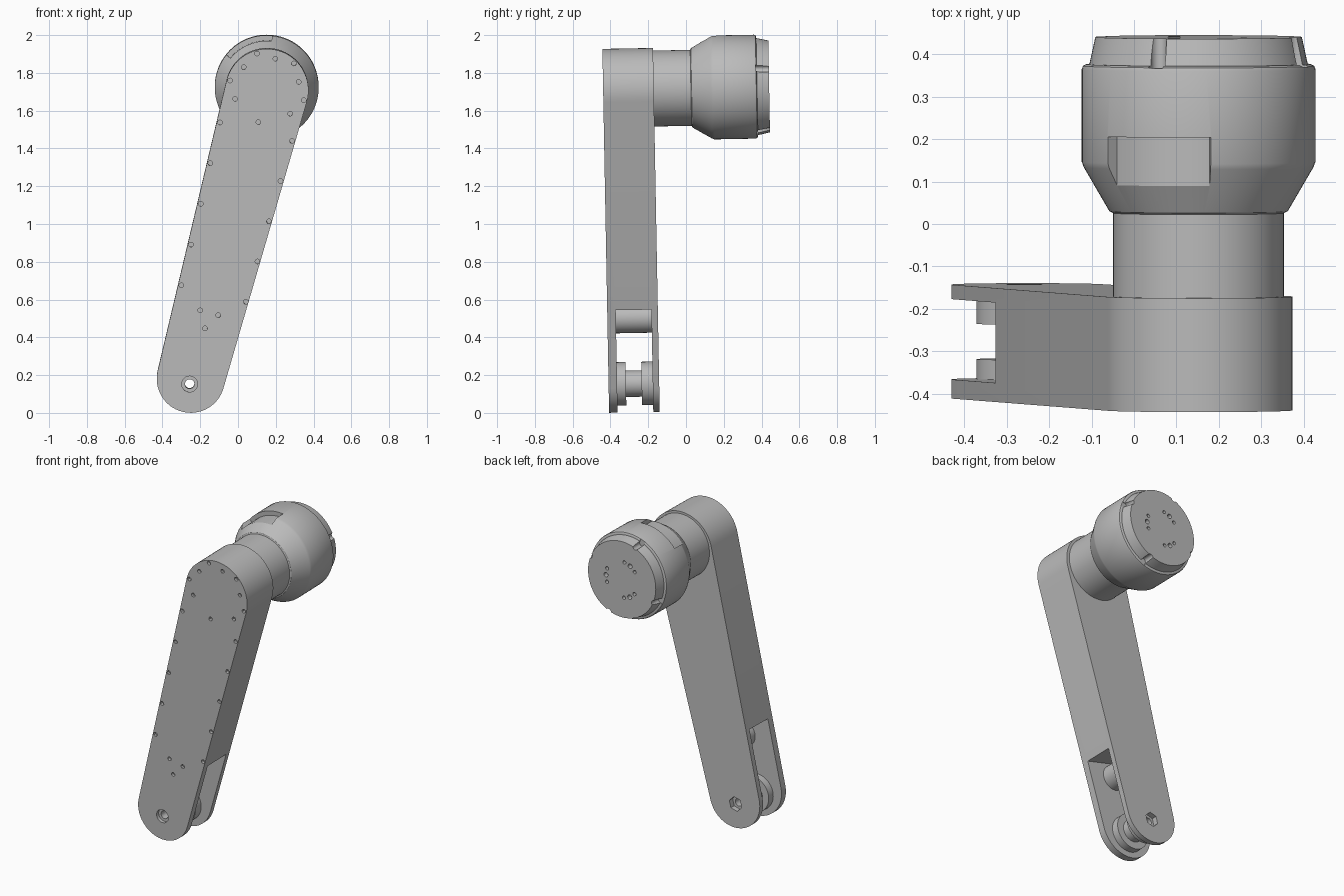
import bpy, bmesh
from math import sin, cos, pi, acos, atan2, radians, hypot
from mathutils import Vector

if "Cube" in bpy.data.objects:
    bpy.data.objects.remove(bpy.data.objects["Cube"], do_unlink=True)

LEAN = 0.0185
FRONT, BACK = -0.407, -0.139            # arm thickness along y
PIVOT, TOP = (-0.25, 0.188), (0.153, 1.715)
HEAD = (0.152, 1.72)
PIN = (-0.256, 0.16)
AXIS = atan2(TOP[1] - PIVOT[1], TOP[0] - PIVOT[0])

grey = bpy.data.materials.new("machined_grey")
grey.use_nodes = True
COLOUR = (0.5, 0.5, 0.5, 1)
grey.diffuse_color = COLOUR
grey.node_tree.nodes["Principled BSDF"].inputs["Base Color"].default_value = COLOUR


def finish(name, bm):
    bmesh.ops.recalc_face_normals(bm, faces=bm.faces)
    mesh = bpy.data.meshes.new(name)
    bm.to_mesh(mesh)
    bm.free()
    mesh.materials.append(grey)
    obj = bpy.data.objects.new(name, mesh)
    obj.rotation_euler.x = LEAN
    bpy.context.collection.objects.link(obj)
    return obj


def polar(c, r, a):
    return (c[0] + r * cos(a), c[1] + r * sin(a))


def arc(c, r, a, b, n=32):
    return [polar(c, r, a + (b - a) * i / n) for i in range(n + 1)]


def circle(c, r, n=16, turn=0):
    return [polar(c, r, turn + 2 * pi * i / n) for i in range(n)]


def tapered_slot(c1, r1, c2, r2, n=32):
    """Outline of two circles joined by their outer tangents."""
    dx, dz = c2[0] - c1[0], c2[1] - c1[1]
    a, f = atan2(dz, dx), acos((r1 - r2) / hypot(dx, dz))
    return arc(c2, r2, a - f, a + f, n) + arc(c1, r1, a + f, a + 2 * pi - f, n)


def prisms(name, outlines, y0, y1):
    """Extrude xz outlines along y."""
    bm = bmesh.new()
    for pts in outlines:
        a, b = [[bm.verts.new((x, y, z)) for x, z in pts] for y in (y0, y1)]
        bm.faces.new(a)
        bm.faces.new(b)
        for i in range(len(pts)):
            bm.faces.new((a[i - 1], a[i], b[i], b[i - 1]))
    return finish(name, bm)


def lathe(name, c, profile, n=64, tube=False):
    """Turn a (y, radius) profile around an axis along y."""
    bm = bmesh.new()
    rings = [[bm.verts.new((x, y, z)) for x, z in circle(c, r, n)] for y, r in profile]
    pairs = list(zip(rings, rings[1:]))
    if tube:
        pairs.append((rings[-1], rings[0]))
    else:
        bm.faces.new(rings[0])
        bm.faces.new(rings[-1])
    for a, b in pairs:
        for i in range(n):
            bm.faces.new((a[i - 1], a[i], b[i], b[i - 1]))
    return finish(name, bm)


def cut(obj, cutters):
    """Subtract the cutters, bake the result and drop them."""
    for c in cutters:
        m = obj.modifiers.new("cut", "BOOLEAN")
        m.operation, m.solver, m.object = "DIFFERENCE", "EXACT", c
    bpy.context.view_layer.update()
    deps = bpy.context.evaluated_depsgraph_get()
    baked = bpy.data.meshes.new_from_object(obj.evaluated_get(deps))
    obj.modifiers.clear()
    obj.data = baked
    for c in cutters:
        bpy.data.objects.remove(c, do_unlink=True)


# Arm with a forked lower end
arm = prisms("arm", [tapered_slot(PIVOT, 0.18, TOP, 0.22)], FRONT, BACK)
along = Vector((cos(AXIS), sin(AXIS)))
across = Vector((-along.y, along.x))
base = Vector(PIVOT)
fork = [base + along * u + across * v
        for u, v in ((-0.4, -0.4), (0.425, -0.4), (0.425, 0.4), (-0.4, 0.4))]

# Screw holes: two rings at the top, a row on each edge, three above the fork
spots = [polar(TOP, 0.174, radians(15 + 60 * k)) for k in range(6)]
spots += [polar(TOP, 0.202, radians(-15 + 60 * k)) for k in range(4)]
spots += [polar((-0.16, 0.51), 0.057, radians(15 + 120 * k)) for k in range(3)]
for k in range(5):
    spots.append((-0.095 - 0.0512 * k, 1.545 - 0.2155 * k))
    spots.append((0.286 - 0.061 * k, 1.448 - 0.213 * k))
cut(arm, [
    prisms("fork_cutter", [fork], -0.362, -0.173),
    prisms("screw_cutter", [circle(p, 0.0125, 12) for p in spots], FRONT - 0.05, FRONT + 0.02),
    lathe("bore_cutter", PIN, [(-0.5, 0.042), (-0.385, 0.042), (-0.385, 0.025), (-0.3, 0.025)], 32),
    prisms("hex_cutter", [circle(PIN, 0.046, 6, AXIS)], -0.2, -0.1),
])

# Spool on the fork pin, bored through
spool = lathe("pin_spool", PIN, [
    (-0.362, 0.025), (-0.362, 0.115), (-0.315, 0.115), (-0.315, 0.07),
    (-0.232, 0.07), (-0.232, 0.115), (-0.173, 0.115), (-0.173, 0.025)], tube=True)

# Standoff between the fork plates
standoff = lathe("fork_standoff", (-0.157, 0.508), [(-0.365, 0.08), (-0.17, 0.08)], 48)

# Neck joining the arm and the head
neck = lathe("neck", HEAD, [(BACK - 0.01, 0.201), (0.07, 0.201)])

# Head: cone, drum and end cap
head = lathe("head", HEAD, [
    (0.057, 0.2), (0.062, 0.21), (0.165, 0.27), (0.178, 0.275), (0.396, 0.275),
    (0.404, 0.272), (0.408, 0.264), (0.408, 0.257), (0.472, 0.243)], 96)
pocket = arc(HEAD, 0.247, radians(84), radians(141)) + arc(HEAD, 0.34, radians(141), radians(84))
notches = []
for k in range(4):
    a = radians(22 + 90 * k)
    notches.append(tapered_slot(polar(HEAD, 0.25, a), 0.018, polar(HEAD, 0.32, a), 0.0181, 10))
bolts = []
for k in range(3):
    for step, r in ((-22, 0.011), (0, 0.015), (22, 0.011)):
        bolts.append(circle(polar(HEAD, 0.115, radians(120 * k + step)), r))
cut(head, [
    prisms("pocket_cutter", [pocket], 0.12, 0.24),
    prisms("notch_cutter", notches, 0.403, 0.55),
    prisms("bolt_cutter", bolts, 0.44, 0.55),
])

# Smooth curved walls, crisp edges
bpy.ops.object.select_all(action="DESELECT")
for obj in (arm, spool, standoff, neck, head):
    obj.select_set(True)
bpy.context.view_layer.objects.active = arm
bpy.ops.object.shade_smooth_by_angle(angle=radians(30))
